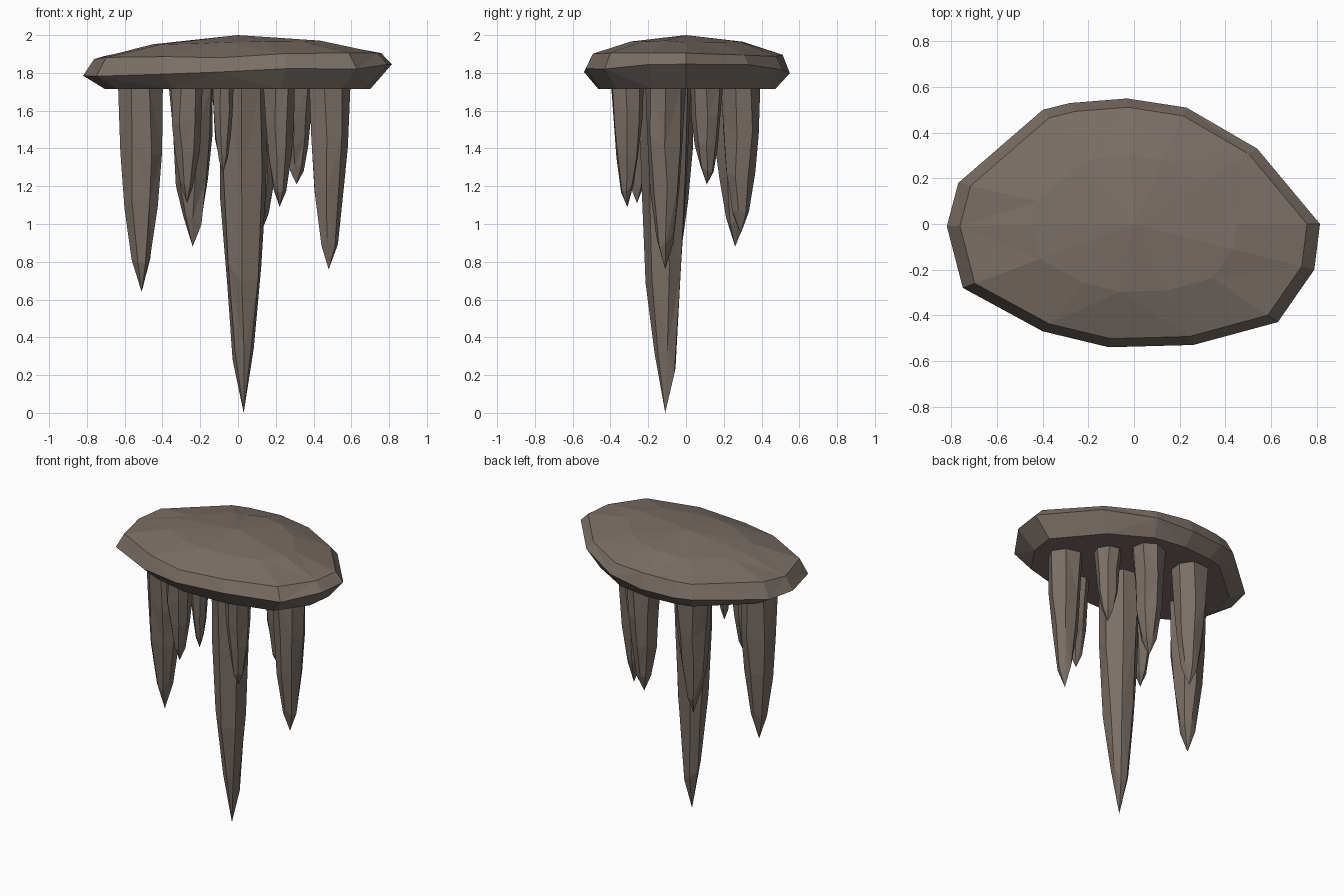
import bpy, bmesh, math, random

if "Cube" in bpy.data.objects:
    bpy.data.objects.remove(bpy.data.objects["Cube"])

random.seed(4)
rock = bpy.data.materials.new("grey_brown_rock")
rock.diffuse_color = (0.195, 0.158, 0.132, 1)
rock.use_nodes = True
rock.node_tree.nodes["Principled BSDF"].inputs["Base Color"].default_value = rock.diffuse_color


def loft(name, rings, start=None, end=None):
    """Skin rings of points with flat triangles; each end gets a point or a flat cap."""
    bm = bmesh.new()
    vs = [[bm.verts.new(p) for p in r] for r in rings]
    n = len(vs[0])
    for k, (a, b) in enumerate(zip(vs, vs[1:])):
        for i in range(n):
            j = (i + 1) % n
            if (i + k) % 2:
                tris = (a[i], a[j], b[i]), (a[j], b[j], b[i])
            else:
                tris = (a[i], a[j], b[j]), (a[i], b[j], b[i])
            for t in tris:
                bm.faces.new(t)
    for ring, tip in ((vs[0], start), (vs[-1], end)):
        if tip:
            v = bm.verts.new(tip)
            for i in range(n):
                bm.faces.new((ring[i], ring[(i + 1) % n], v))
        else:
            bm.faces.new(ring)
    bmesh.ops.recalc_face_normals(bm, faces=bm.faces)
    me = bpy.data.meshes.new(name)
    bm.to_mesh(me)
    bm.free()
    me.materials.append(rock)
    ob = bpy.data.objects.new(name, me)
    bpy.context.collection.objects.link(ob)
    return ob


# Ceiling slab: irregular outline, flat underside, shallow domed top
outline = [(-.82, -.01), (-.77, .18), (-.4, .5), (-.28, .53), (-.03, .55), (.23, .51),
           (.54, .33), (.815, 0), (.79, -.2), (.63, -.43), (.26, -.53), (-.11, -.54),
           (-.4, -.47), (-.75, -.28)]


def slab_ring(scale, z, tilt, wobble):
    return [(x * scale, y * scale,
             z + tilt * x + (random.uniform(-wobble, wobble) if wobble else 0))
            for x, y in outline]


loft("ceiling_slab", [slab_ring(.86, 1.715, 0, 0),
                      slab_ring(1.0, 1.815, .025, .018),
                      slab_ring(.93, 1.89, .015, .01),
                      slab_ring(.55, 1.958, .008, .008)], end=(0, 0, 2.0))

# Stalactites: x, y, tip height, root radius
spikes = {
    "main_stalactite": (.03, -.11, 0, .135),
    "left_stalactite": (-.51, -.08, .64, .122),
    "right_stalactite": (.48, -.11, .76, .11),
    "back_left_stalactite": (-.24, .26, .88, .118),
    "back_stalactite": (.12, .29, .95, .11),
    "front_right_stalactite": (.22, -.31, 1.09, .085),
    "front_left_stalactite": (-.27, -.26, 1.11, .09),
    "back_right_stalactite": (.31, .11, 1.21, .085),
    "small_front_stalactite": (-.08, -.31, 1.27, .06),
}
profile = [(0, 1.0), (.3, .9), (.58, .72), (.84, .42)]  # depth, relative radius
SIDES, ROOT = 7, 1.73

for name, (cx, cy, tip, rad) in spikes.items():
    turn = random.uniform(0, math.tau)
    rings = []
    for depth, size in profile:
        ring = []
        for i in range(SIDES):
            a = turn + math.tau * i / SIDES + random.uniform(-.1, .1)
            r = rad * size * random.uniform(.94, 1.08)
            sway = 0 if depth == 0 else random.uniform(-.04, .04)
            z = ROOT + (tip - ROOT) * (depth + sway)
            ring.append((cx + r * math.cos(a), cy + r * math.sin(a), z))
        rings.append(ring)
    loft(name, rings, end=(cx, cy, tip))
